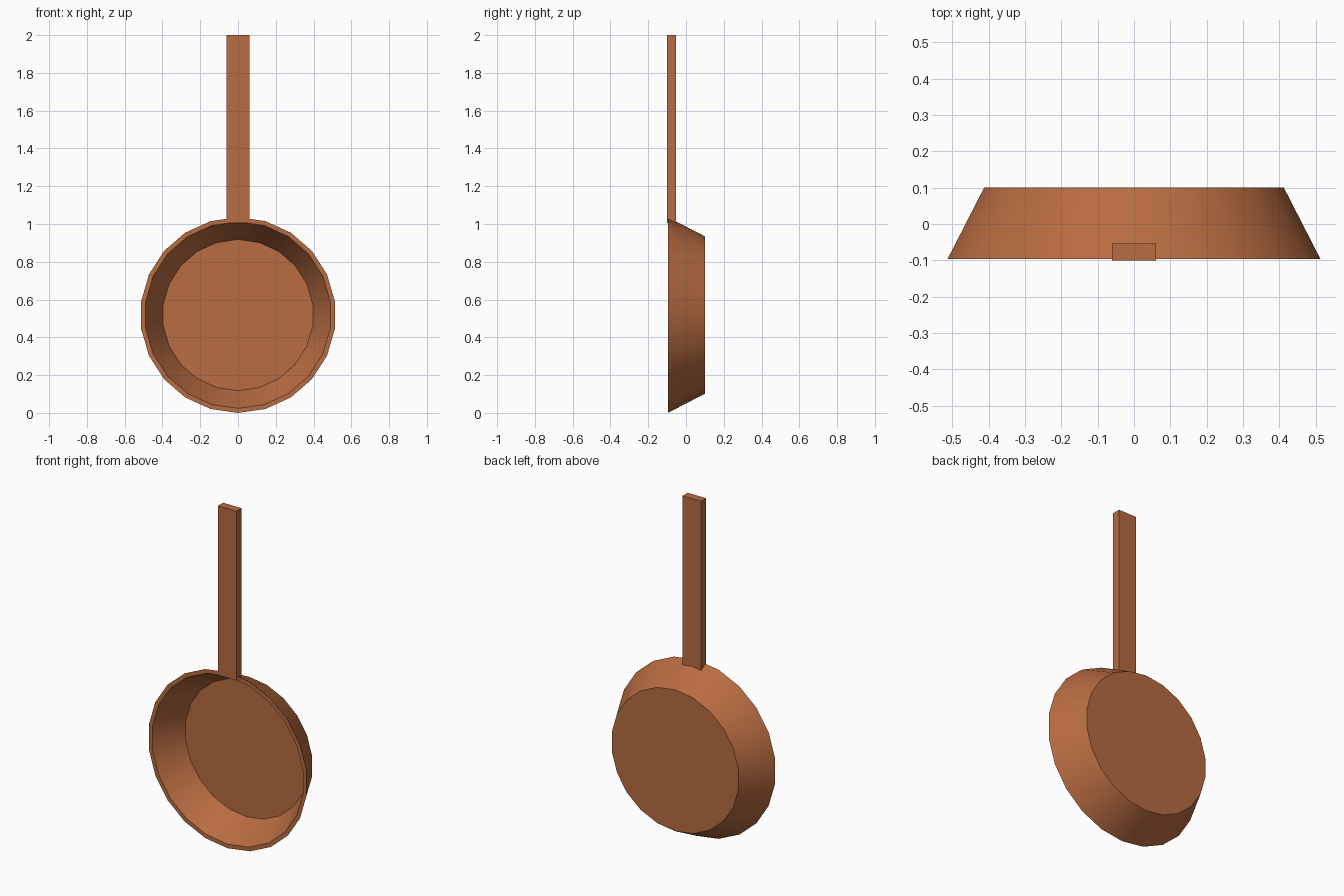
import bpy, bmesh, math

if "Cube" in bpy.data.objects:
    bpy.data.objects.remove(bpy.data.objects["Cube"])

SIDES = 22
CENTRE_Z = 0.518

copper = bpy.data.materials.new("copper brown")
copper.diffuse_color = (0.48, 0.15, 0.053, 1)
copper.use_nodes = True
copper.node_tree.nodes["Principled BSDF"].inputs["Base Color"].default_value = copper.diffuse_color


def finish(name, bm):
    bmesh.ops.recalc_face_normals(bm, faces=bm.faces)
    mesh = bpy.data.meshes.new(name)
    bm.to_mesh(mesh)
    bm.free()
    mesh.materials.append(copper)
    obj = bpy.data.objects.new(name, mesh)
    bpy.context.collection.objects.link(obj)
    return obj


# Pan: rings (radius, y) from outer base, round the rim, to the inner floor
profile = [(0.416, 0.101), (0.518, -0.096), (0.494, -0.096), (0.40, 0.079)]
bm = bmesh.new()
rings = []
for radius, y in profile:
    ring = []
    for i in range(SIDES):
        a = 2 * math.pi * i / SIDES
        ring.append(bm.verts.new((radius * math.sin(a), y, CENTRE_Z - radius * math.cos(a))))
    rings.append(ring)
for r1, r2 in zip(rings, rings[1:]):
    for i in range(SIDES):
        j = (i + 1) % SIDES
        bm.faces.new((r1[i], r1[j], r2[j], r2[i]))
bm.faces.new(rings[0])
bm.faces.new(rings[-1])
pan = finish("pan", bm)

# Smooth round walls, sharp rim and base edges
bpy.context.view_layer.objects.active = pan
pan.select_set(True)
bpy.ops.object.shade_smooth_by_angle(angle=math.radians(30))

# Handle: plain bar rising from the rim
bm = bmesh.new()
bmesh.ops.create_cube(bm, size=1)
bmesh.ops.scale(bm, vec=(0.12, 0.048, 0.995), verts=bm.verts)
bmesh.ops.translate(bm, vec=(0, -0.077, 1.5025), verts=bm.verts)
finish("handle", bm)
